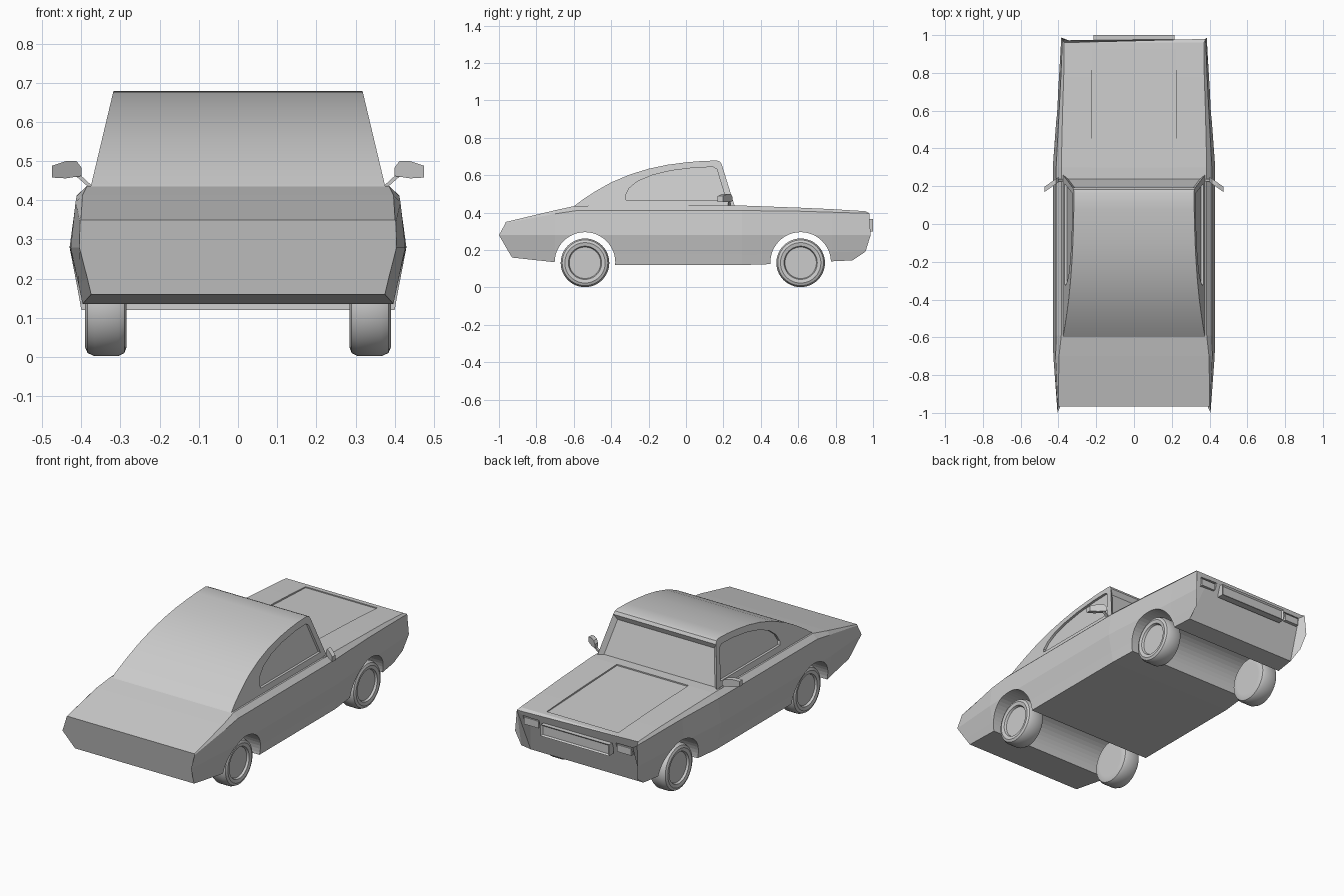
import bpy, bmesh
from math import radians, sin, cos, pi

if "Cube" in bpy.data.objects:
    bpy.data.objects.remove(bpy.data.objects["Cube"])


def make(name, verts, faces, smooth=False, inset=None):
    """Mesh object; inset = (face index, thickness, depth)."""
    me = bpy.data.meshes.new(name)
    bm = bmesh.new()
    vs = [bm.verts.new(v) for v in verts]
    fs = [bm.faces.new([vs[i] for i in f]) for f in faces]
    bmesh.ops.recalc_face_normals(bm, faces=bm.faces)
    if inset:
        bmesh.ops.inset_individual(bm, faces=[fs[inset[0]]], thickness=inset[1],
                                   depth=inset[2], use_even_offset=True)
    bm.to_mesh(me)
    bm.free()
    ob = bpy.data.objects.new(name, me)
    bpy.context.collection.objects.link(ob)
    if smooth:
        shade(ob)
    return ob


def activate(ob):
    bpy.ops.object.select_all(action='DESELECT')
    ob.select_set(True)
    bpy.context.view_layer.objects.active = ob


def shade(ob):
    activate(ob)
    bpy.ops.object.shade_smooth_by_angle(angle=radians(30))


def loft(name, rings, **kw):
    """Skin closed rings and cap both ends."""
    n = len(rings[0])
    faces = [(r * n + i, r * n + (i + 1) % n, (r + 1) * n + (i + 1) % n, (r + 1) * n + i)
             for r in range(len(rings) - 1) for i in range(n)]
    faces += [tuple(range(n)), tuple(range((len(rings) - 1) * n, len(rings) * n))]
    return make(name, [v for ring in rings for v in ring], faces, **kw)


def prism(name, yz, x0, x1, **kw):
    """Side outline extruded in x; x0 and x1 are functions of height."""
    return loft(name, [[(f(z), y, z) for y, z in yz] for f in (x0, x1)], **kw)


def rect(y0, y1, z0, z1):
    return [(y0, z0), (y1, z0), (y1, z1), (y0, z1)]


def cut(ob, cutter):
    cutter.hide_render = True
    mod = ob.modifiers.new("cut", 'BOOLEAN')
    mod.operation = 'DIFFERENCE'
    mod.solver = 'EXACT'
    mod.object = cutter
    activate(ob)
    bpy.ops.object.modifier_apply(modifier=mod.name)
    bpy.data.objects.remove(cutter)


def const(v):
    return lambda z: v


# Lower body: y_bottom, z_bottom, y_low, y_mid, y_top, z_top, half width, chamfer
stations = [
    (-.93, .16, -.955, -1, -.965, .35, .405, .004),
    (-.70, .135, -.70, -.70, -.70, .413, .427, .03),
    (-.59, .12, -.59, -.59, -.59, .437, .43, .045),
    (.30, .12, .30, .30, .30, .438, .43, .045),
    (.60, .13, .60, .60, .60, .427, .408, .03),
    (.78, .14, .78, .78, .78, .419, .397, .025),
    (.89, .145, .96, .987, .96, .408, .385, .015),
]
rings = []
for yb, zb, yl, ym, yt, zt, w, c in stations:
    ysh = yt + (.02 if yt > .9 else 0)
    half = [(w - .03, yb, zb), (w - .02, yl, zb + .35 * (.28 - zb)), (w, ym, .28),
            (w - c * .4, ysh, zt - c * .5 - .004), (w - c, yt, zt)]
    rings.append(half + [(-x, y, z) for x, y, z in reversed(half)])
body = loft("body", rings)

# Wheel arches, cut through the full width
axles = (-.54, .613)
for y in axles:
    circle = [(y + .162 * cos(a * pi / 24), .134 + .162 * sin(a * pi / 24)) for a in range(48)]
    cut(body, prism("arch_cutter", circle, const(-.6), const(.6)))

# Shallow recessed hood panel
cut(body, prism("hood_cutter", [(.3, .431), (.93, .404), (.93, .5), (.3, .5)],
                const(-.225), const(.225)))

# Headlights in shallow pockets
for s in (1, -1):
    cut(body, prism("lamp_cutter", rect(.965, 1.1, .318, .372), const(s * .24), const(s * .345)))
    prism("headlight", rect(.94, .974, .325, .365), const(s * .248), const(s * .337))

# Grille with recessed centre
prism("grille", rect(.96, 1.0, .30, .365), const(-.215), const(.215), inset=(1, .008, -.008))


# Cabin: fastback roof with recessed windscreen
def side(z):
    return .376 - (z - .435) * .238


roof = [(.265, .42), (.192, .655), (.183, .672), (.165, .679), (.08, .676), (0, .669), (-.1, .656),
        (-.2, .635), (-.3, .604), (-.4, .562), (-.48, .517), (-.55, .472), (-.605, .43), (-.605, .42)]
cabin = prism("cabin", roof, lambda z: -side(z), side, inset=(0, .024, -.02))

# Side windows
window = [(.215, .468), (.165, .632), (.145, .644), (.05, .641), (-.08, .625), (-.18, .601),
          (-.26, .567), (-.305, .53), (-.325, .49), (-.32, .468)]
for s in (1, -1):
    cut(cabin, prism("window_cutter", window, lambda z: s * (side(z) - .014),
                     lambda z: s * (side(z) + .05)))
shade(cabin)

# Wheels: tyre with a recessed hub, lathed around x
tyre = [(.084, .374), (.089, .386), (.108, .39), (.122, .384), (.13, .366),
        (.13, .306), (.122, .29), (.108, .285), (.089, .285)]
for y in axles:
    for s in (1, -1):
        loft("wheel", [[(s * x, y + r * cos(a * pi / 24), .132 + r * sin(a * pi / 24))
                        for a in range(48)] for r, x in tyre], smooth=True)

# Door mirrors, swept back, on short stalks
shell = [(.40, .484), (.412, .5), (.44, .5), (.475, .488), (.475, .458), (.44, .456), (.40, .462)]
for s in (1, -1):
    loft("mirror", [[(s * x, .235 - (x - .4) * .7 + d, z) for x, z in shell]
                    for d in (-.014, .014)])
    stalk = [(.365, .43), (.375, .428), (.412, .46), (.402, .464)]
    loft("mirror_stalk", [[(s * x, .232 + d, z) for x, z in stalk] for d in (-.007, .007)])
